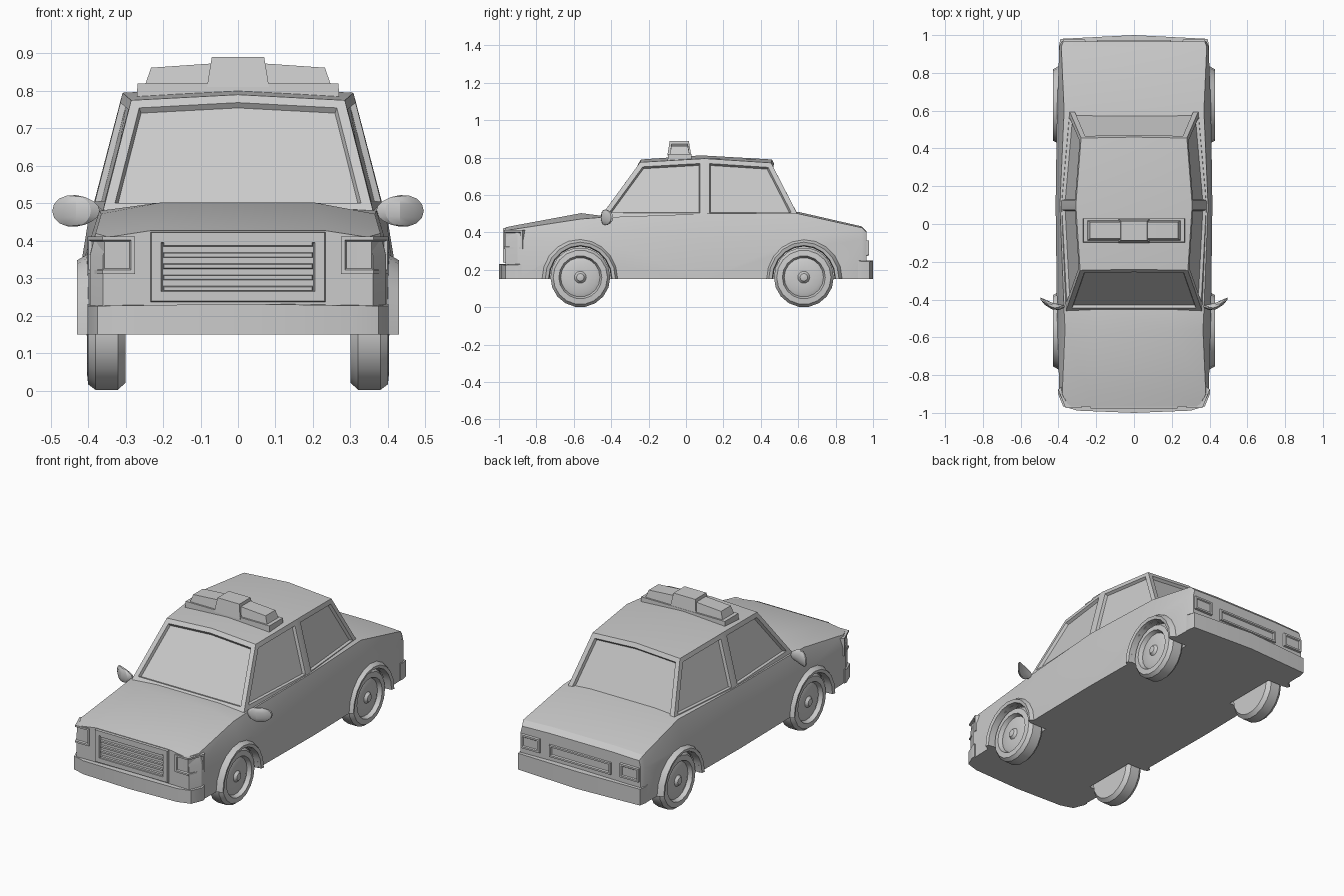
import bpy, bmesh
from math import sin, cos, pi, radians
from mathutils import Matrix, Vector

if "Cube" in bpy.data.objects:
    bpy.data.objects.remove(bpy.data.objects["Cube"])


def finish(name, bm):
    bmesh.ops.recalc_face_normals(bm, faces=bm.faces[:])
    me = bpy.data.meshes.new(name)
    bm.to_mesh(me)
    bm.free()
    ob = bpy.data.objects.new(name, me)
    bpy.context.collection.objects.link(ob)
    return ob


def loft_bm(rings):
    """Skin closed rings one after another and cap both ends."""
    bm = bmesh.new()
    vs = [[bm.verts.new(p) for p in r] for r in rings]
    n = len(vs[0])
    for a, b in zip(vs, vs[1:]):
        for i in range(n):
            j = (i + 1) % n
            bm.faces.new((a[i], a[j], b[j], b[i]))
    bm.faces.new(vs[0])
    bm.faces.new(vs[-1])
    bmesh.ops.recalc_face_normals(bm, faces=bm.faces[:])
    return bm


def loft(name, rings):
    return finish(name, loft_bm(rings))


def recess(bm, faces, border, step, depth):
    """Frame the faces and push their inside in."""
    bmesh.ops.inset_region(bm, faces=faces, thickness=border, use_even_offset=True)
    bmesh.ops.inset_region(bm, faces=faces, thickness=step, depth=-depth, use_even_offset=True)


def rect(x0, x1, z0, z1, y):
    return [(x0, y, z0), (x1, y, z0), (x1, y, z1), (x0, y, z1)]


def panel(name, x0, x1, z0, z1, y_back, y_front, border=0, depth=0):
    bm = loft_bm([rect(x0, x1, z0, z1, y_back),
                  rect(x0 + .004, x1 - .004, z0 + .004, z1 - .004, y_front)])
    if border:
        s = 1 if y_front > y_back else -1
        recess(bm, [f for f in bm.faces if f.normal.y * s > .9], border, .004, depth)
    return finish(name, bm)


# Lower body: y, half width, shoulder x/z, bulge x, bulge z
sections = [(-.965, .36, .345, .41, .235, .427), (-.90, .395, .38, .42, .232, .44),
            (-.56, .405, .365, .472, .20, .503), (-.46, .408, .37, .48, .20, .49),
            (.10, .415, .392, .50, .20, .50), (.60, .408, .37, .50, .20, .51),
            (.94, .395, .385, .425, .20, .432), (.965, .385, .375, .40, .20, .405)]
rings = []
for y, w, t, zs, xb, zc in sections:
    half = [(w, .15), (w, .36), (t, zs), (xb, zc)]
    rings.append([(x, y, z) for x, z in half] + [(-x, y, z) for x, z in reversed(half)])
body = loft("lower_body", rings)


def circle(x, r, yc, n=18):
    return [(x, yc + r * cos(2 * pi * i / n), .16 + r * sin(2 * pi * i / n)) for i in range(n)]


# Wheels, wheel wells and arches
tyre = [(.30, .14), (.32, .16), (.38, .16), (.40, .145), (.403, .115), (.38, .105),
        (.388, .085), (.388, .032), (.402, .02), (.405, .006)]
for end, yc in (("front", -.565), ("rear", .63)):
    for side, s in (("right", 1), ("left", -1)):
        cutter = loft("well_cutter", [circle(s * .295, .167, yc), circle(s * .46, .167, yc)])
        cutter.hide_render = True
        mod = body.modifiers.new("well", 'BOOLEAN')
        mod.operation = 'DIFFERENCE'
        mod.solver = 'EXACT'
        mod.object = cutter
        bpy.context.view_layer.objects.active = body
        bpy.ops.object.modifier_apply(modifier=mod.name)
        bpy.data.objects.remove(cutter)
        loft(f"{end}_{side}_wheel", [circle(s * x, r, yc) for x, r in tyre])
        arch = []
        for i in range(11):
            a = pi * i / 10
            arch.append([(s * x, yc + r * cos(a), .15 + (r + .01) * sin(a))
                         for x, r in ((.385, .165), (.425, .17), (.43, .188), (.40, .205), (.385, .205))])
        loft(f"{end}_{side}_wheel_arch", arch)

# Cabin with recessed windows
bm = bmesh.new()
V = lambda x, y, z: bm.verts.new((x, y, z))
base = [[V(s * x, y, .48) for x, y in ((.36, -.46), (.39, .10), (.345, .605))] for s in (-1, 1)]
roof = [[V(s * x, y, z) for x, y, z in ((.285, -.245, .775), (.308, .10, .795), (.28, .455, .772))]
        for s in (-1, 1)]
mid = [V(0, -.24, .79), V(0, .08, .812), V(0, .46, .79)]
windows = [bm.faces.new((base[0][0], base[1][0], roof[1][0], mid[0], roof[0][0])),
           bm.faces.new((base[1][2], base[0][2], roof[0][2], mid[2], roof[1][2]))]
for k in (0, 1):
    for i in (0, 1):
        windows.append(bm.faces.new((base[k][i], base[k][i + 1], roof[k][i + 1], roof[k][i])))
        bm.faces.new((roof[k][i], roof[k][i + 1], mid[i + 1], mid[i]))
bm.faces.new((*base[0], *reversed(base[1])))
bmesh.ops.recalc_face_normals(bm, faces=bm.faces[:])
for f in windows:
    recess(bm, [f], .026, .006, .016)
finish("cabin", bm)

# Bumpers that wrap around the corners
for name, pts, yi, top in (
        ("front_bumper", ((.402, -.90), (.375, -.965), (.30, -.988)), -.88, .232),
        ("rear_bumper", ((.398, .94), (.39, .98)), .92, .25)):
    tip = -1.0 if yi < 0 else 1.0
    path = [(-x, y) for x, y in pts] + [(0, tip)] + [(x, y) for x, y in reversed(pts)]
    loft(name, [[(x, y, .15), (x, y, top - .015 * abs(x)), (x, yi, top), (x, yi, .15)]
                for x, y in path])

# Grille with slats
panel("grille_surround", -.235, .235, .235, .426, -.95, -.978, .026, .016)
for i in range(5):
    z = .272 + i * .03
    panel(f"grille_slat_{i + 1}", -.202, .202, z - .009, z + .009, -.955, -.975)

# Headlights around the corners, tail lights
plan = [(.275, -.93), (.275, -.972), (.362, -.974), (.402, -.875), (.38, -.86)]
for side, s in (("right", 1), ("left", -1)):
    bm = loft_bm([[(s * x, y, z) for x, y in plan] for z in (.312, .412)])
    recess(bm, [f for f in bm.faces if f.normal.y < -.3 and abs(f.normal.z) < .1], .01, .004, .008)
    finish(f"{side}_headlight", bm)
    x0, x1 = sorted((s * .255, s * .38))
    panel(f"{side}_tail_light", x0, x1, .275, .36, .95, .978, .01, .006)
panel("rear_plate_recess", -.20, .20, .27, .345, .95, .975, .01, .008)

# Side mirrors
for side, s in (("right", 1), ("left", -1)):
    bm = bmesh.new()
    bmesh.ops.create_uvsphere(bm, u_segments=10, v_segments=8, radius=1)
    for v in bm.verts:
        x, y, z = v.co
        v.co = (s * (.432 + .067 * x), -.435 + .018 * y + .022 * x + .022 * x * x,
                .48 + z * .042 * (1 + .15 * x))
    finish(f"{side}_mirror", bm)

# Roof sign: plate, long lamp, centre block
def block(x0, x1, y0, y1, z0, z1, inset):
    return [rect_z(x0, x1, y0, y1, z0), rect_z(x0 + inset, x1 - inset, y0 + inset, y1 - inset, z1)]


def rect_z(x0, x1, y0, y1, z):
    return [(x0, y0, z), (x1, y0, z), (x1, y1, z), (x0, y1, z)]


loft("sign_plate", block(-.27, .27, -.098, .03, .785, .82, .002))
loft("sign_lamp", [[(x + dx, -.088, .81), (x, -.078, zt), (x, .01, zt), (x + dx, .02, .81)]
                   for x, dx, zt in ((-.232, -.018, .862), (0, 0, .878), (.232, .018, .862))])
loft("sign_centre", block(-.083, .083, -.1, .028, .81, .89, .013))

# Smooth only the soft edges
for ob in bpy.context.collection.objects:
    ob.select_set(True)
bpy.context.view_layer.objects.active = body
bpy.ops.object.shade_smooth_by_angle(angle=radians(25))
